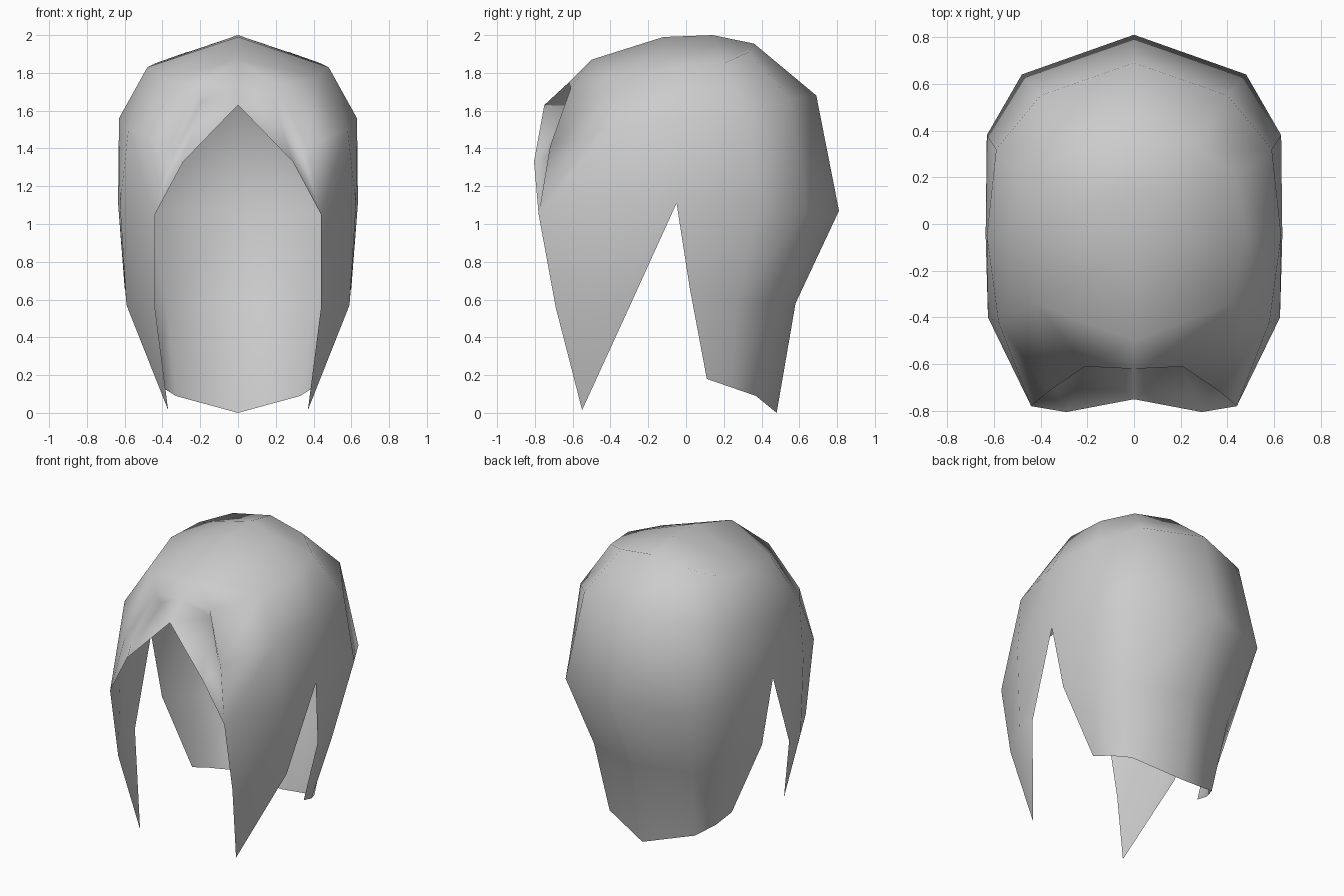
import bpy, bmesh

cube = bpy.data.objects.get("Cube")
if cube:
    bpy.data.objects.remove(cube, do_unlink=True)

mat = bpy.data.materials.new("hair_grey")
mat.use_nodes = True
GREY = (0.6, 0.6, 0.6, 1)
mat.diffuse_color = GREY
mat.node_tree.nodes["Principled BSDF"].inputs["Base Color"].default_value = GREY

bm = bmesh.new()


def row(*points):
    return [bm.verts.new(p) for p in points]


def strip(upper, lower):
    """Join two rows of equal length with quads."""
    for i in range(len(upper) - 1):
        bm.faces.new((upper[i], upper[i + 1], lower[i + 1], lower[i]))


# Left half of the shell: rows run from the centre back round to the front
crown = row((0, .14, 2), (0, -.12, 1.99), (0, -.5, 1.87), (0, -.62, 1.75))
upper = row((0, .36, 1.955), (.27, .33, 1.91), (.44, .2, 1.85),
            (.48, -.05, 1.83), (.42, -.34, 1.78), (.21, -.61, 1.72))
temple = row((0, .69, 1.68), (.4, .55, 1.66), (.59, .32, 1.58),
             (.63, -.05, 1.56), (.58, -.42, 1.5), (.37, -.72, 1.41))
cheek = row((0, .81, 1.07), (.48, .64, 1.07), (.63, .38, 1.1),
            (.635, -.05, 1.11), (.625, -.4, 1.1), (.44, -.78, 1.05))
bm.faces.new((upper[0], upper[1], upper[2], crown[0]))
strip(crown, upper[2:])
strip(upper, temple)
strip(temple, cheek)

# Back hair below the side notch
nape = row((0, .58, .58), (.38, .47, .58), (.54, .27, .6), (.6, .02, .66))
hem = row((0, .48, 0), (.33, .37, .09), (.4, .24, .135), (.43, .11, .18))
strip(cheek[:4], nape)
strip(nape, hem)

# Pointed front lock
lock = row((.585, -.3, .56), (.59, -.42, .57), (.44, -.69, .56))
tip = bm.verts.new((.37, -.55, .015))
strip(cheek[3:], lock)
for a, b in zip(lock, lock[1:]):
    bm.faces.new((a, b, tip))

# Parted fringe: an undercut crease, then a lip turned outward
crease = row((.19, -.57, 1.65), (.34, -.69, 1.37))
lip = row((0, -.75, 1.63), (.29, -.805, 1.33))
part, corner = crown[3], cheek[5]
bm.faces.new((part, upper[5], crease[0]))
strip([upper[5], temple[5]], crease)
bm.faces.new((temple[5], corner, crease[1]))
bm.faces.new((part, crease[0], lip[0]))
strip(crease, lip)
bm.faces.new((crease[1], corner, lip[1]))

bmesh.ops.recalc_face_normals(bm, faces=bm.faces)
bm.faces.ensure_lookup_table()
if bm.faces[0].normal.z < 0:
    bmesh.ops.reverse_faces(bm, faces=bm.faces)

mesh = bpy.data.meshes.new("hair_shell")
bm.to_mesh(mesh)
bm.free()
mesh.materials.append(mat)
hair = bpy.data.objects.new("hair_shell", mesh)
bpy.context.collection.objects.link(hair)

# Mirror the right half and shade smoothly
mirror = hair.modifiers.new("mirror", 'MIRROR')
mirror.use_clip = True
mesh.polygons.foreach_set("use_smooth", [True] * len(mesh.polygons))
